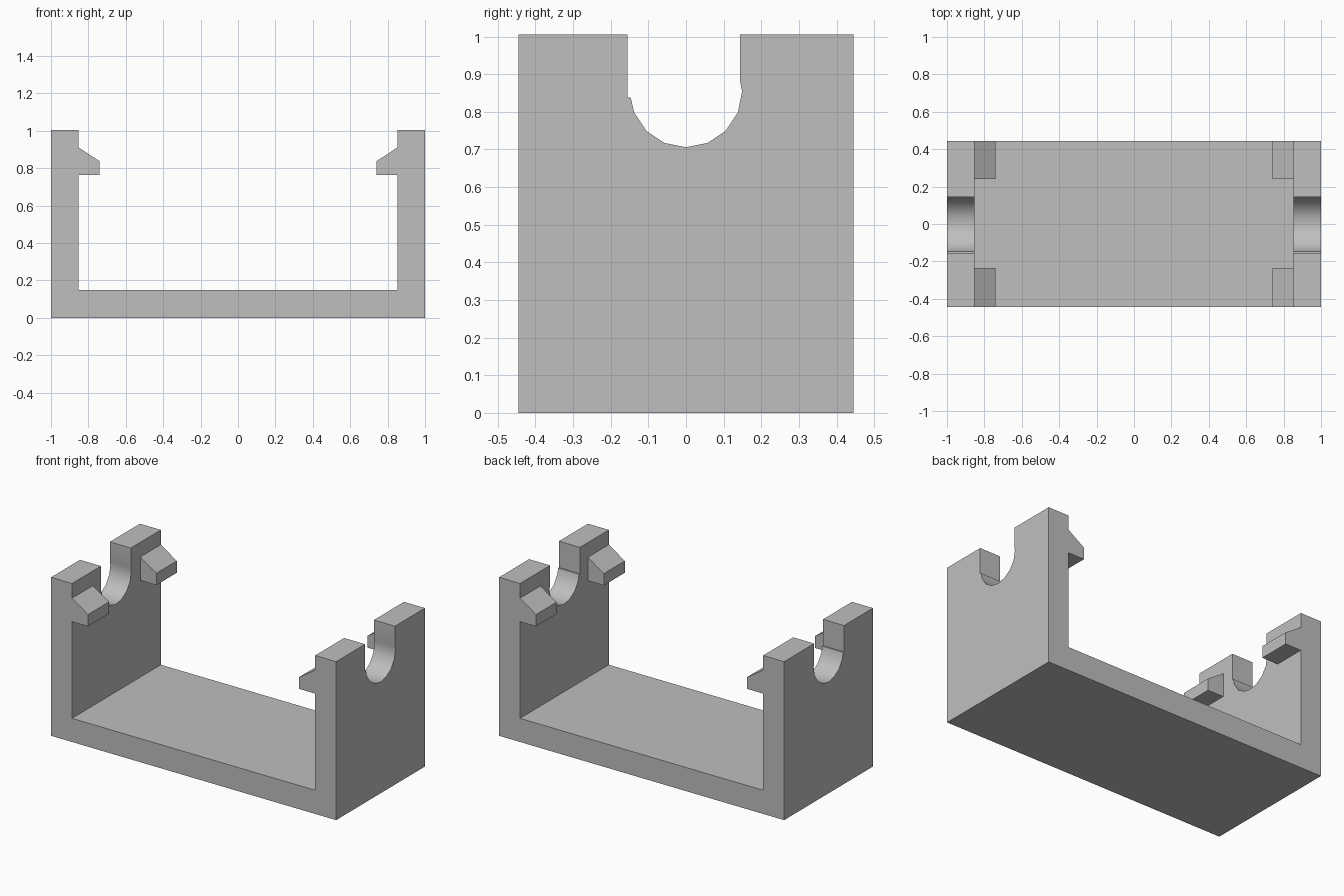
import bpy
import bmesh
from math import cos, sin, radians
from mathutils import Vector

cube = bpy.data.objects.get("Cube")
if cube:
    bpy.data.objects.remove(cube, do_unlink=True)

HALF_DEPTH = 0.445
HEIGHT = 1.005
INNER = 0.853      # inner face of the side walls
FLOOR = 0.15       # thickness of the base

grey = bpy.data.materials.new("plain_grey")
grey.use_nodes = True
colour = (0.52, 0.52, 0.52, 1)
grey.diffuse_color = colour
grey.node_tree.nodes["Principled BSDF"].inputs["Base Color"].default_value = colour


def prism(name, points, direction):
    """Extrude a closed outline along a vector."""
    bm = bmesh.new()
    face = bm.faces.new([bm.verts.new(p) for p in points])
    extruded = bmesh.ops.extrude_face_region(bm, geom=[face], use_keep_orig=True)
    verts = [g for g in extruded["geom"] if isinstance(g, bmesh.types.BMVert)]
    bmesh.ops.translate(bm, verts=verts, vec=Vector(direction))
    bmesh.ops.recalc_face_normals(bm, faces=bm.faces)
    mesh = bpy.data.meshes.new(name)
    bm.to_mesh(mesh)
    bm.free()
    mesh.materials.append(grey)
    obj = bpy.data.objects.new(name, mesh)
    bpy.context.collection.objects.link(obj)
    return obj


def combine(target, tool, operation):
    mod = target.modifiers.new(tool.name, "BOOLEAN")
    mod.operation = operation
    mod.solver = "EXACT"
    mod.object = tool
    bpy.context.view_layer.objects.active = target
    bpy.ops.object.modifier_apply(modifier=mod.name)
    bpy.data.objects.remove(tool, do_unlink=True)


# U-shaped cradle: base and two side walls
outline = [(-1, 0), (1, 0), (1, HEIGHT), (INNER, HEIGHT), (INNER, FLOOR),
           (-INNER, FLOOR), (-INNER, HEIGHT), (-1, HEIGHT)]
cradle = prism("cradle", [(x, -HALF_DEPTH, z) for x, z in outline],
               (0, 2 * HALF_DEPTH, 0))

# Snap hooks at the four inner corners, rooted in the walls
hook = [(0.9, 0.763), (0.741, 0.763), (0.741, 0.838), (INNER, 0.912), (0.9, 0.912)]
for side in (-1, 1):
    for start, end in ((-HALF_DEPTH, -0.235), (0.24, HALF_DEPTH)):
        part = prism("hook", [(side * x, start, z) for x, z in hook],
                     (0, end - start, 0))
        combine(cradle, part, "UNION")

# Round-bottomed slot through both walls
centre, radius = 0.855, 0.149
arc = [(radius * cos(radians(a)), centre + radius * sin(radians(a)))
       for a in (-22.5 * i for i in range(8))]
slot = [(0.144, 1.2), (0.144, 0.88)] + arc + [(-0.147, 0.838), (-0.155, 0.838), (-0.155, 1.2)]
cutter = prism("slot_cutter", [(-1.2, y, z) for y, z in slot], (2.4, 0, 0))
cutter.hide_render = True
combine(cradle, cutter, "DIFFERENCE")

# Smooth the curved slot, keep the corners sharp
bpy.ops.object.select_all(action="DESELECT")
cradle.select_set(True)
bpy.context.view_layer.objects.active = cradle
bpy.ops.object.shade_smooth_by_angle(angle=radians(30))
